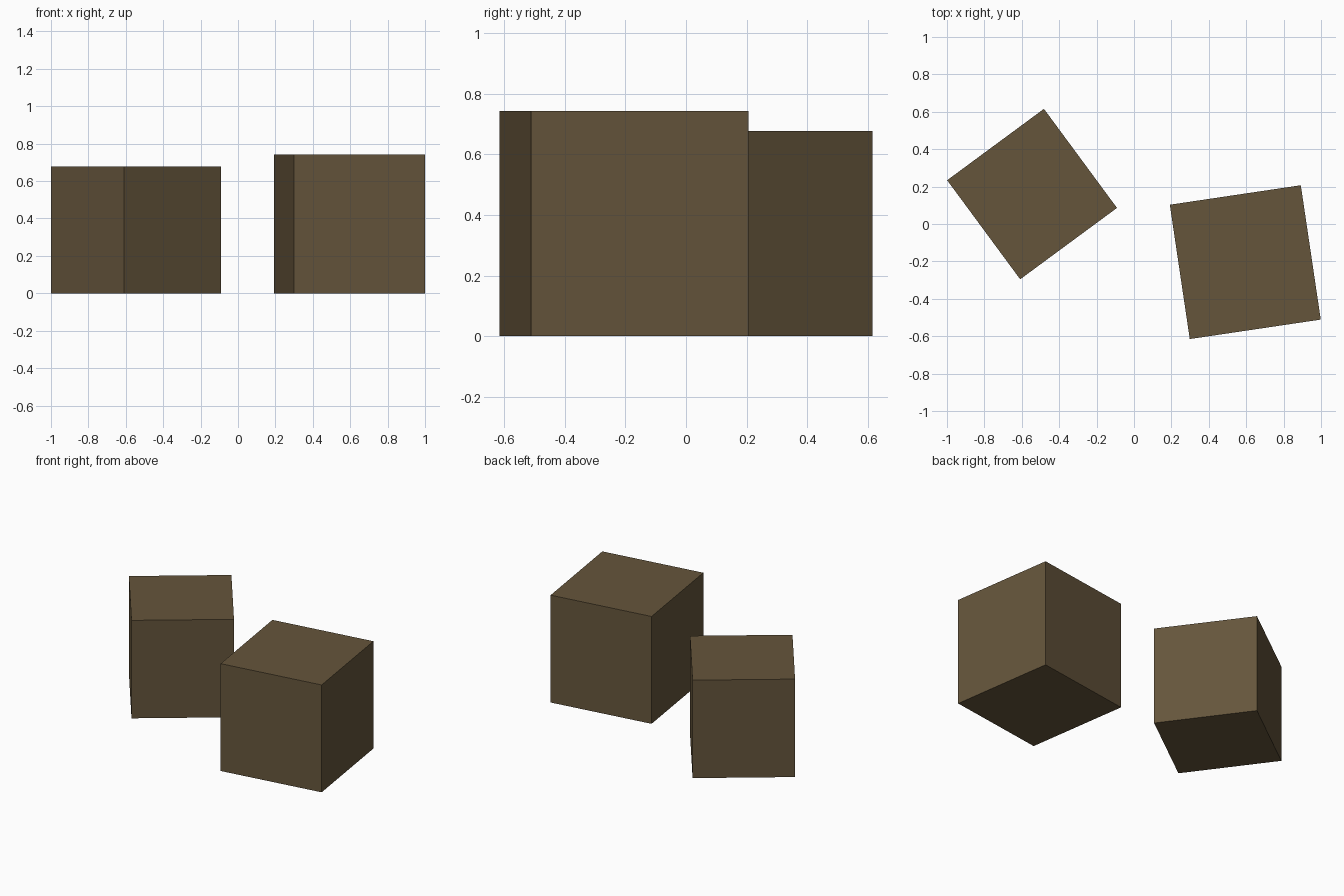
import bpy
import math

if "Cube" in bpy.data.objects:
    bpy.data.objects.remove(bpy.data.objects["Cube"])

# One flat brown for both crates
brown = bpy.data.materials.new("dark_brown")
brown.diffuse_color = (0.130, 0.091, 0.044, 1)
brown.use_nodes = True
brown.node_tree.nodes["Principled BSDF"].inputs["Base Color"].default_value = brown.diffuse_color


def crate(name, x, y, width, depth, height, degrees):
    """Plain box standing on the ground, turned about z."""
    bpy.ops.mesh.primitive_cube_add(size=1, location=(x, y, height / 2),
                                    rotation=(0, 0, math.radians(degrees)))
    box = bpy.context.object
    box.name = name
    box.scale = (width, depth, height)
    box.data.materials.append(brown)


# Two separate crates
crate("small_crate", -0.545, 0.160, 0.643, 0.658, 0.678, 36.4)
crate("large_crate", 0.595, -0.204, 0.708, 0.726, 0.743, 8.45)
